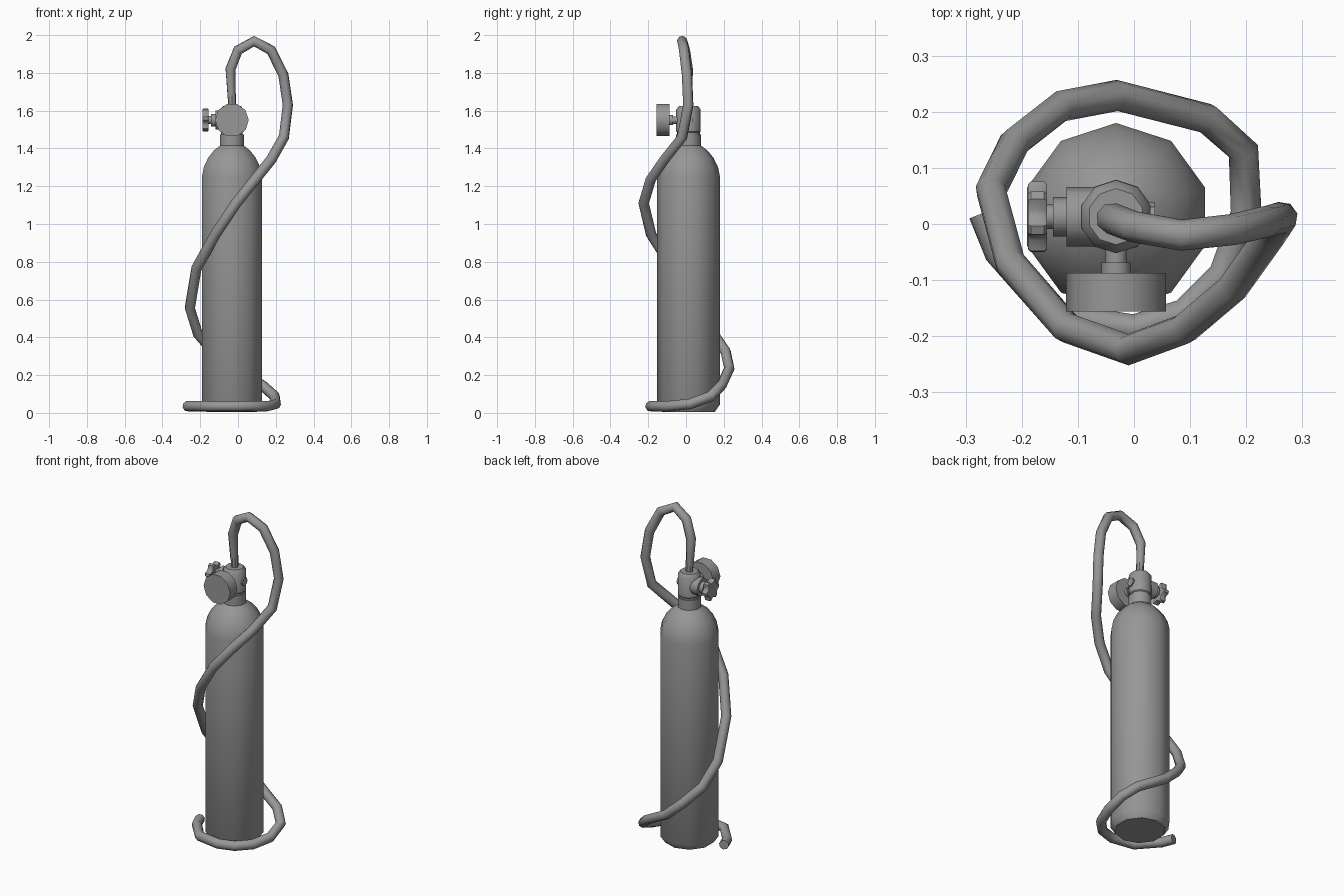
import bpy, bmesh, math
from mathutils import Matrix, Vector

cube = bpy.data.objects.get("Cube")
if cube:
    bpy.data.objects.remove(cube, do_unlink=True)

grey = bpy.data.materials.new("plain grey")
grey.use_nodes = True
colour = (0.31, 0.31, 0.31, 1)
grey.diffuse_color = colour
grey.node_tree.nodes["Principled BSDF"].inputs["Base Color"].default_value = colour

CX, CY, VALVE_Z = -0.032, 0.013, 1.55


def finish(obj, smooth=40):
    obj.data.materials.append(grey)
    bpy.ops.object.select_all(action="DESELECT")
    obj.select_set(True)
    bpy.context.view_layer.objects.active = obj
    bpy.ops.object.shade_smooth_by_angle(angle=math.radians(smooth))
    return obj


def lathe(name, profile, origin, axis="Z", sides=10, turn=90, lobes=None):
    """Spin (radius, height) pairs about an axis; lobes scales each side's radius."""
    bm = bmesh.new()
    rings = []
    for r, h in profile:
        ring = []
        for i in range(sides):
            a = math.radians(turn) + math.tau * i / sides
            k = lobes[i % len(lobes)] if lobes else 1
            ring.append(bm.verts.new((r * k * math.cos(a), r * k * math.sin(a), h)))
        rings.append(ring)
    for low, high in zip(rings, rings[1:]):
        for i in range(sides):
            j = (i + 1) % sides
            bm.faces.new((low[i], low[j], high[j], high[i]))
    bm.faces.new(rings[0][::-1])
    bm.faces.new(rings[-1])
    bmesh.ops.recalc_face_normals(bm, faces=bm.faces)
    direction = {"Z": (0, 0, 1), "-X": (-1, 0, 0), "X": (1, 0, 0), "-Y": (0, -1, 0)}[axis]
    turn_to = Vector((0, 0, 1)).rotation_difference(Vector(direction)).to_matrix().to_4x4()
    bm.transform(Matrix.Translation(origin) @ turn_to)
    mesh = bpy.data.meshes.new(name)
    bm.to_mesh(mesh)
    bm.free()
    obj = bpy.data.objects.new(name, mesh)
    bpy.context.collection.objects.link(obj)
    return finish(obj)


# Cylinder with rounded shoulder and neck
lathe("tank", [(0.14, 0.005), (0.167, 0.045), (0.167, 1.25), (0.157, 1.3),
               (0.133, 1.35), (0.1, 1.39), (0.066, 1.415), (0.066, 1.475)], (CX, CY, 0))

# Valve body on the neck
lathe("valve_body", [(0.06, 1.47), (0.06, 1.485), (0.065, 1.49), (0.065, 1.605), (0.05, 1.625)],
      (CX, CY, 0))
lathe("hose_ferrule", [(0.021, 1.61), (0.021, 1.69)], (CX, CY, 0), sides=8)

# Side outlet, stem and lobed handwheel
valve = (CX, CY, VALVE_Z)
lathe("valve_side_port", [(0.053, 0.03), (0.053, 0.088)], valve, "-X")
lathe("valve_stem", [(0.035, 0.08), (0.035, 0.112), (0.022, 0.112), (0.022, 0.13)], valve, "-X")
lathe("handwheel", [(0.058, 0.123), (0.063, 0.128), (0.063, 0.152), (0.058, 0.157)],
      valve, "-X", sides=24, lobes=[1, 1, 0.76, 0.76])
lathe("small_outlet", [(0.025, 0.04), (0.025, 0.069)], valve, "X", sides=8)

# Pressure gauge on the front
lathe("gauge_stem", [(0.02, 0.04), (0.02, 0.082), (0.027, 0.082), (0.027, 0.105)], valve, "-Y")
lathe("gauge", [(0.089, 0.1), (0.089, 0.169)], valve, "-Y", turn=0)

# Hose: loops over the top, spirals round the tank and rests on the floor
path = [(-0.034, 0.013, 1.66), (-0.04, 0.01, 1.82), (0.0, -0.005, 1.92), (0.085, -0.02, 1.968),
        (0.175, -0.01, 1.92), (0.24, 0.005, 1.79), (0.264, 0.012, 1.63), (0.243, -0.02, 1.46),
        (0.175, -0.115, 1.34), (0.09, -0.187, 1.235), (-0.01, -0.224, 1.11),
        (-0.12, -0.185, 0.945), (-0.22, -0.07, 0.765), (-0.255, 0.06, 0.555),
        (-0.213, 0.145, 0.42), (-0.13, 0.21, 0.325), (-0.03, 0.229, 0.235),
        (0.13, 0.188, 0.145), (0.195, 0.13, 0.087), (0.2, 0.02, 0.047), (0.16, -0.09, 0.036),
        (0.09, -0.16, 0.035), (0, -0.188, 0.035), (-0.14, -0.165, 0.035),
        (-0.24, -0.05, 0.035), (-0.268, 0.02, 0.035)]
curve = bpy.data.curves.new("hose", "CURVE")
curve.dimensions = "3D"
curve.bevel_depth = 0.028
curve.bevel_resolution = 2
curve.use_fill_caps = True
spline = curve.splines.new("POLY")
spline.points.add(len(path) - 1)
for point, co in zip(spline.points, path):
    point.co = (*co, 1)
spline.points[0].radius = 0.75
hose = bpy.data.objects.new("hose", curve)
bpy.context.collection.objects.link(hose)
bpy.ops.object.select_all(action="DESELECT")
hose.select_set(True)
bpy.context.view_layer.objects.active = hose
bpy.ops.object.convert(target="MESH")
finish(bpy.context.view_layer.objects.active, 60)
